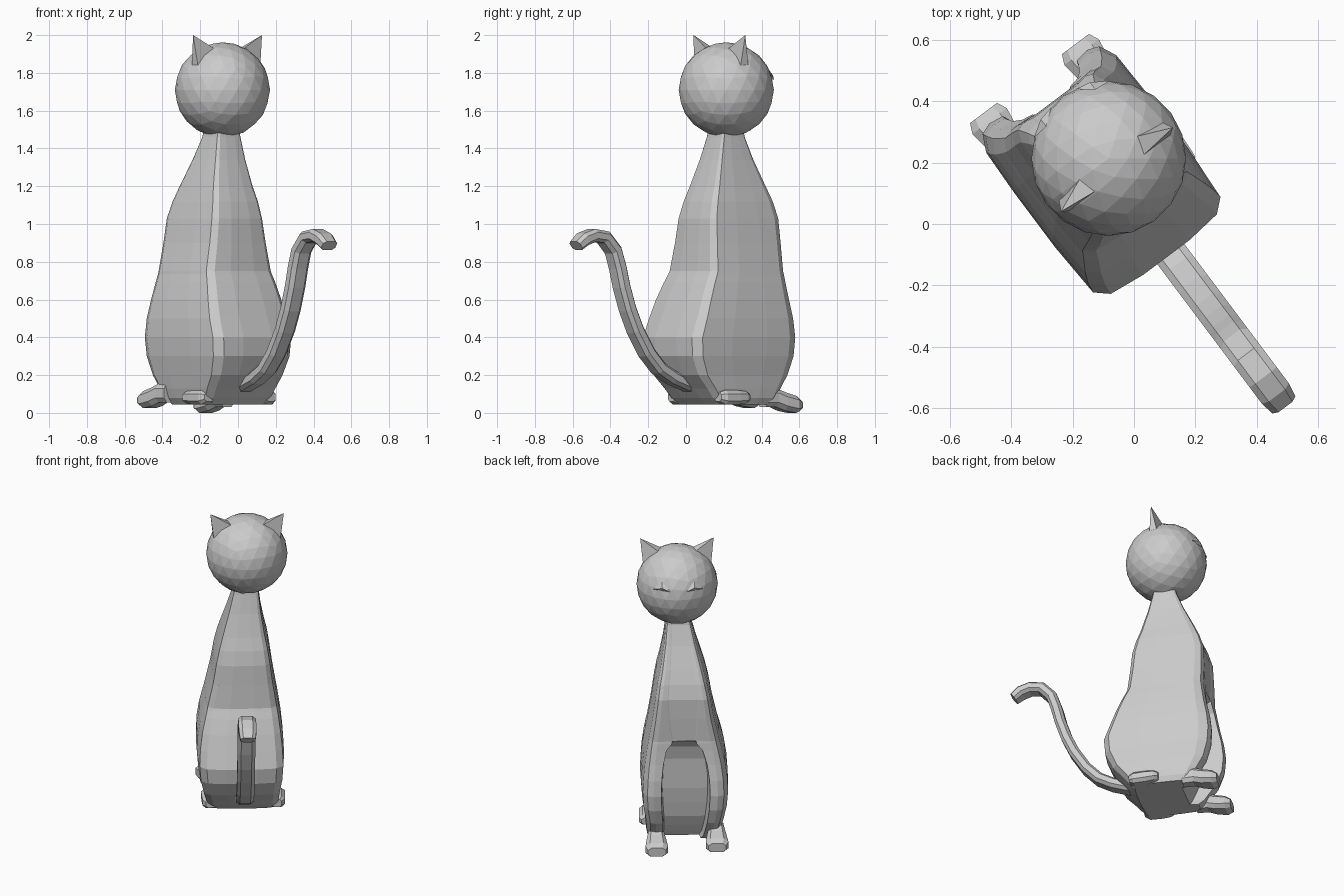
import bpy, bmesh
from mathutils import Vector

if "Cube" in bpy.data.objects:
    bpy.data.objects.remove(bpy.data.objects["Cube"])

V0 = 0.037  # sideways offset of the cat's centre line


def P(u, v, z):
    """Cat frame (u forward, v to its right, z up) to world: it faces back-left."""
    v += V0
    return Vector((-0.6 * u + 0.8 * v, 0.8 * u + 0.6 * v, z))


def finish(name, bm):
    bmesh.ops.recalc_face_normals(bm, faces=bm.faces)
    me = bpy.data.meshes.new(name)
    bm.to_mesh(me)
    bm.free()
    ob = bpy.data.objects.new(name, me)
    bpy.context.collection.objects.link(ob)
    return ob


def loft(name, rings):
    """Skin a list of equal-length rings of (u, v, z) points and cap the ends."""
    bm = bmesh.new()
    vs = [[bm.verts.new(P(*p)) for p in r] for r in rings]
    n = len(vs[0])
    for a, b in zip(vs, vs[1:]):
        for i in range(n):
            j = (i + 1) % n
            bm.faces.new((a[i], a[j], b[j], b[i]))
    bm.faces.new(vs[0])
    bm.faces.new(vs[-1])
    return finish(name, bm)


def pyramid(name, base, tip):
    bm = bmesh.new()
    b = [bm.verts.new(P(*p)) for p in base]
    t = bm.verts.new(P(*tip))
    bm.faces.new(b)
    for i in range(len(b)):
        bm.faces.new((b[i], b[(i + 1) % len(b)], t))
    return finish(name, bm)


OCT = [(1, .5), (.6, 1), (-.6, 1), (-1, .5), (-1, -.5), (-.6, -1), (.6, -1), (1, -.5)]

# body with front legs: half cross-section (last three points form the chest recess)
HALF = [(-1, .35), (-.96, .8), (-.85, .96), (-.3, 1), (.35, 1), (.8, .98),
        (.96, .88), (1, .74), (.98, .56), (.97, .52), (.97, .2)]
# z, centre u, length, width, centre v, recess depth, recess width factor
LEVELS = [(.045, .22, .35, .41, 0, .05, 1), (.08, .22, .42, .45, -.005, .07, 1),
          (.13, .215, .49, .47, -.01, .08, 1),
          (.2, .205, .60, .49, -.015, .10, 1), (.30, .197, .68, .525, -.017, .12, 1),
          (.40, .197, .695, .54, -.018, .12, 1), (.5, .21, .645, .53, -.018, .11, 1),
          (.6, .218, .585, .505, -.016, .09, .96), (.69, .230, .53, .47, -.012, .06, .85),
          (.735, .238, .50, .45, -.01, .03, .6), (.75, .24, .49, .445, -.01, 0, .6),
          (.9, .247, .475, .385, -.005, 0, .85), (1.03, .25, .46, .345, -.003, 0, 1),
          (1.12, .247, .41, .31, 0, 0, 1), (1.2, .243, .345, .27, .002, 0, 1),
          (1.34, .23, .235, .205, .01, 0, 1), (1.46, .22, .155, .16, .018, 0, 1),
          (1.5, .22, .14, .15, .02, 0, 1)]
rings = []
for z, uc, L, W, vc, rec, k in LEVELS:
    half = [(uc + a * L / 2 - (rec if i > 8 else 0), b * W / 2 * (k if i > 7 else 1))
            for i, (a, b) in enumerate(HALF)]
    rings.append([(u, vc + v, z) for u, v in half] + [(u, vc - v, z) for u, v in reversed(half)])
loft("body", rings)

# head
bm = bmesh.new()
bmesh.ops.create_icosphere(bm, subdivisions=3, radius=.252)
bmesh.ops.translate(bm, verts=bm.verts, vec=P(.22, .025, 1.71))
finish("head", bm)

# tail: flattened strip swept along a path in the (u, z) plane
PATH = [(.06, .13), (-.02, .15), (-.12, .185), (-.21, .235), (-.29, .32), (-.365, .44),
        (-.415, .55), (-.455, .67), (-.48, .77), (-.51, .86), (-.575, .93), (-.65, .94),
        (-.71, .92), (-.755, .885)]
rings = []
for i, (u, z) in enumerate(PATH):
    a, b = PATH[max(i - 1, 0)], PATH[min(i + 1, len(PATH) - 1)]
    d = Vector((b[0] - a[0], b[1] - a[1])).normalized()
    k = .85 if i == len(PATH) - 1 else 1
    rings.append([(u - d.y * q * .034 * k, p * .055 * k, z + d.x * q * .034 * k) for p, q in OCT])
loft("tail", rings)


# feet: lofted along u; stations are (u, half width, bottom, top)
def foot(name, v, stations, lift=0):
    loft(name, [[(u, v + p * w, (lo + hi) / 2 + q * (hi - lo) / 2 + lift) for p, q in OCT]
                for u, w, lo, hi in stations])


for side, label in ((1, "right"), (-1, "left")):
    foot("front_paw_" + label, -.025 + side * .187,
         [(.36, .045, .03, .13), (.43, .05, .03, .13), (.48, .06, .012, .11),
          (.55, .07, 0, .09), (.583, .055, .012, .07)], 0 if side > 0 else .025)
    foot("hind_foot_" + label, side * .205,
         [(.03, .03, .06, .11), (.06, .05, .045, .12), (.14, .055, .045, .12),
          (.19, .055, .05, .115), (.215, .04, .06, .105)])
    # ears and eyelid flaps
    c = .025
    pyramid("ear_" + label,
            [(.16, c + side * .205, 1.83), (.16, c + side * .09, 1.925),
             (.23, c + side * .10, 1.92), (.21, c + side * .21, 1.83)],
            (.175, c + side * .228, 2.0))
    pyramid("eye_" + label,
            [(.42, c + side * .155, 1.765), (.465, c + side * .05, 1.765), (.425, c + side * .10, 1.82)],
            (.455, c + side * .10, 1.785))
